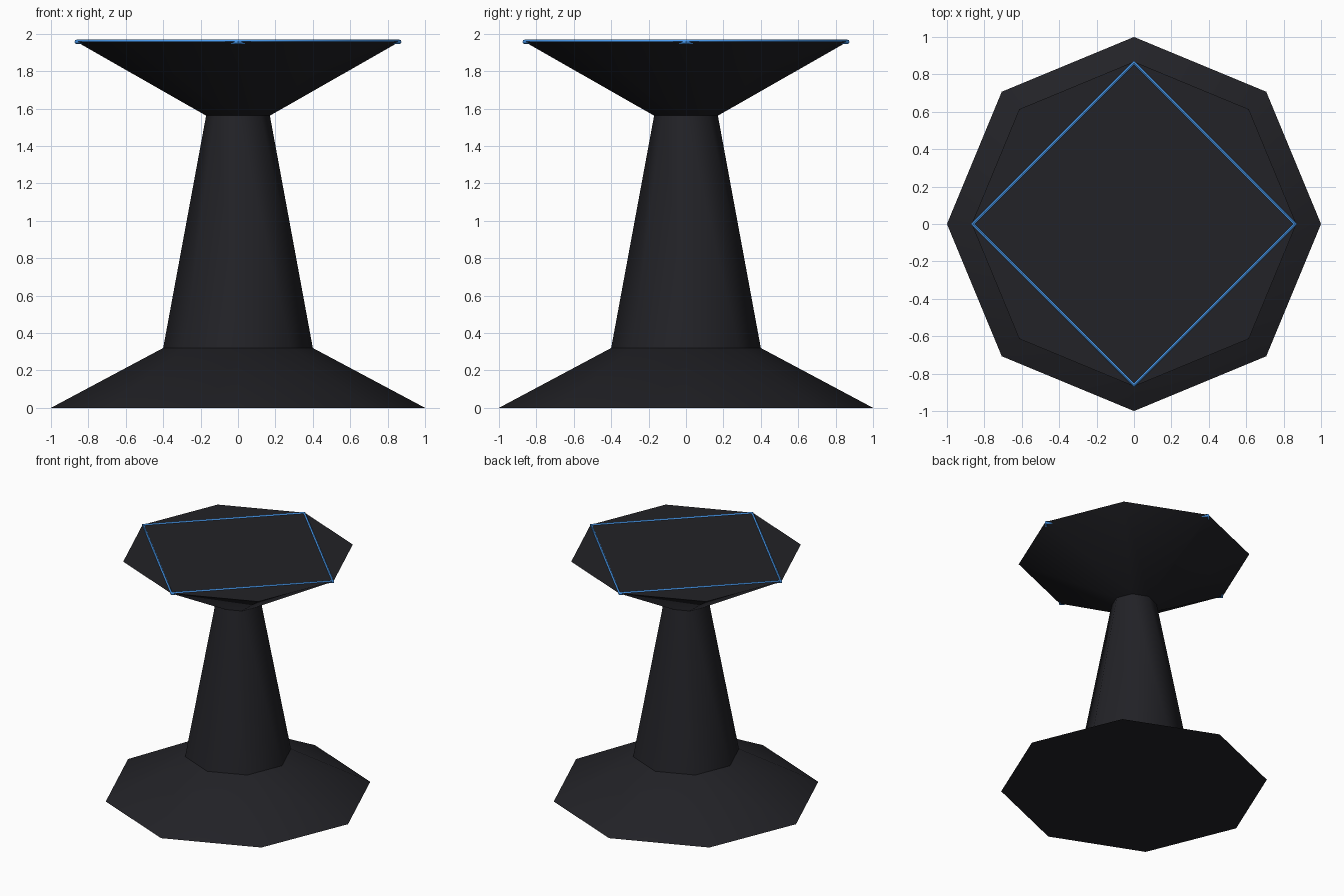
import bpy
import math

if "Cube" in bpy.data.objects:
    bpy.data.objects.remove(bpy.data.objects["Cube"])


def material(name, rgb):
    m = bpy.data.materials.new(name)
    m.diffuse_color = (*rgb, 1.0)
    m.use_nodes = True
    m.node_tree.nodes["Principled BSDF"].inputs["Base Color"].default_value = m.diffuse_color
    return m


dark = material("dark_metal", (0.016, 0.016, 0.020))
blue = material("blue_glow", (0.07, 0.34, 0.90))


def finish(name, mat):
    ob = bpy.context.object
    ob.name = name
    ob.data.materials.append(mat)
    bpy.ops.object.shade_smooth_by_angle(angle=math.radians(48))
    return ob


def octagon_part(name, r_bottom, r_top, z_bottom, z_top):
    # Eight-sided tapered section with a corner on the x axis
    bpy.ops.mesh.primitive_cone_add(
        vertices=8, radius1=r_bottom, radius2=r_top, depth=z_top - z_bottom,
        location=(0, 0, (z_bottom + z_top) / 2))
    return finish(name, dark)


# Flared foot, tapered column and flared table top
octagon_part("base", 1.0, 0.40, 0.0, 0.32)
octagon_part("column", 0.40, 0.17, 0.32, 1.565)
octagon_part("table_top", 0.17, 0.868, 1.562, 1.96)

# Thin square trim ring, half sunk into the top face
bpy.ops.mesh.primitive_torus_add(
    major_segments=4, minor_segments=8, major_radius=0.862,
    minor_radius=0.012, location=(0, 0, 1.957))
finish("square_trim", blue)
